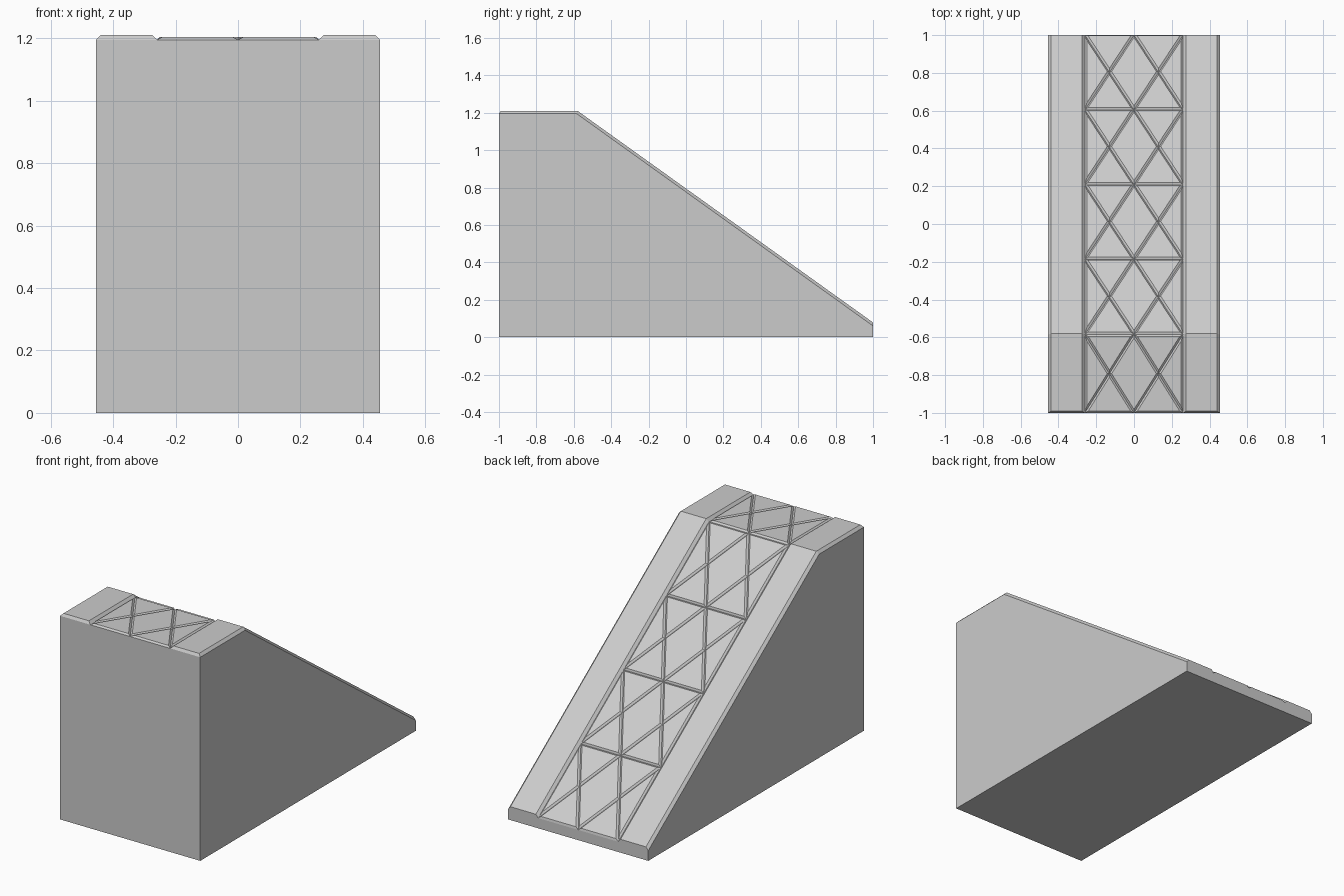
import bpy, bmesh
from mathutils import Vector

if "Cube" in bpy.data.objects:
    bpy.data.objects.remove(bpy.data.objects["Cube"])

HALF_W, DECK_W = 0.455, 0.26          # half width of ramp / tiled strip
BASE = [(-1, 1.195), (-0.585, 1.195), (1, 0.06)]        # deck line (y, z)
CURB_TOP = [(-0.99, 1.21), (-0.58, 1.21), (1, 0.0785)]  # raised curb line (y, z)


def finish(name, bm, fix_normals=True):
    if fix_normals:
        bmesh.ops.recalc_face_normals(bm, faces=bm.faces)
    me = bpy.data.meshes.new(name)
    bm.to_mesh(me)
    bm.free()
    ob = bpy.data.objects.new(name, me)
    bpy.context.collection.objects.link(ob)
    return ob


# solid ramp body: side profile extruded across x
bm = bmesh.new()
profile = [(-1, 0), (1, 0)] + BASE[::-1]
side = bm.faces.new([bm.verts.new((-HALF_W, y, z)) for y, z in profile])
ext = bmesh.ops.extrude_face_region(bm, geom=[side])
bmesh.ops.translate(bm, vec=(2 * HALF_W, 0, 0),
                    verts=[v for v in ext["geom"] if isinstance(v, bmesh.types.BMVert)])
finish("ramp_body", bm)

# bevelled curbs along both sides, following the fold
for name, s in (("left_curb", -1), ("right_curb", 1)):
    bm = bmesh.new()
    rings = []
    for (yb, zb), (yt, zt) in zip(BASE, CURB_TOP):
        section = [(DECK_W, yb, zb), (DECK_W + 0.015, yt, zt),
                   (HALF_W - 0.015, yt, zt), (HALF_W, yb, zb)]
        rings.append([bm.verts.new((s * x, y, z)) for x, y, z in section])
    for a, b in zip(rings, rings[1:]):
        for i in range(4):
            j = (i + 1) % 4
            bm.faces.new((a[i], a[j], b[j], b[i]))
    bm.faces.new(rings[0])
    bm.faces.new(rings[-1])
    finish(name, bm)

# tread panels: triangles and diamonds with bevelled edges, one row per bay
bm = bmesh.new()
flat, fold, foot = [Vector((0, y, z)) for y, z in BASE]
stops = [flat] + [fold.lerp(foot, i / 4) for i in range(5)]
W, H = DECK_W, DECK_W / 2
shapes = [[(-H, .5), (0, 0), (H, .5), (0, 1)]]           # centre diamond
for s in (-1, 1):
    shapes += [[(s * W, 0), (s * W, 1), (s * H, .5)],    # edge triangle
               [(0, 0), (s * W, 0), (s * H, .5)],        # upper triangle
               [(0, 1), (s * W, 1), (s * H, .5)]]        # lower triangle
for a, b in zip(stops, stops[1:]):
    for shape in shapes:
        f = bm.faces.new([bm.verts.new(a.lerp(b, t) + Vector((x, 0, 0))) for x, t in shape])
        f.normal_update()
        if f.normal.z < 0:
            f.normal_flip()
bmesh.ops.inset_individual(bm, faces=bm.faces[:], thickness=0.01, depth=0.009,
                           use_even_offset=True)
finish("tread_panels", bm, False)
